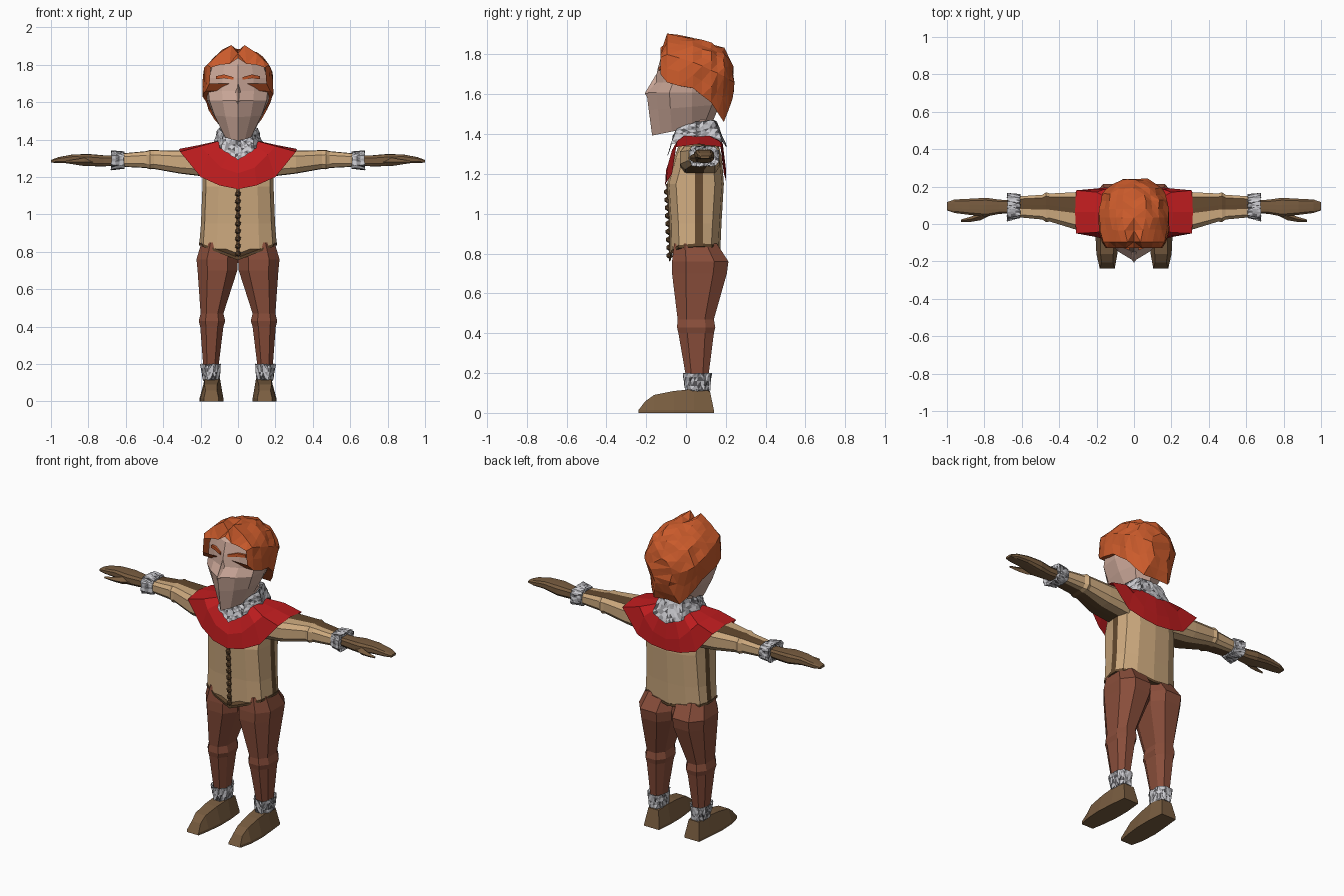
import bpy, bmesh, random
from mathutils import Vector

random.seed(4)
cube = bpy.data.objects.get("Cube")
if cube:
    bpy.data.objects.remove(cube, do_unlink=True)


def material(name, *srgb):
    rgba = [(c / 255) ** 2.2 for c in srgb] + [1]
    m = bpy.data.materials.new(name)
    m.use_nodes = True
    m.diffuse_color = rgba
    m.node_tree.nodes["Principled BSDF"].inputs["Base Color"].default_value = rgba
    return m


skin = material("skin", 202, 166, 151)
orange = material("orange_hair", 201, 91, 47)
red = material("red_cloth", 190, 34, 36)
tan = material("tan_cloth", 205, 169, 126)
rust = material("rust_trousers", 136, 79, 61)
leather = material("brown_leather", 120, 93, 66)
trim = material("dark_trim", 99, 74, 50)
fur_light = material("fur_light", 205, 205, 210)
fur_mid = material("fur_grey", 155, 154, 158)
fur_dark = material("fur_dark", 88, 87, 90)


def finish(bm, name, mats, mirror=False):
    bmesh.ops.recalc_face_normals(bm, faces=bm.faces)
    mesh = bpy.data.meshes.new(name)
    bm.to_mesh(mesh)
    bm.free()
    for m in mats:
        mesh.materials.append(m)
    obj = bpy.data.objects.new(name, mesh)
    bpy.context.collection.objects.link(obj)
    if mirror:
        obj.modifiers.new("mirror", 'MIRROR')
    return obj


def skinned(rings, caps=True, stripes=()):
    """Join closed rings of points; the striped segments take slot 1."""
    bm = bmesh.new()
    loops = [[bm.verts.new(p) for p in ring] for ring in rings]
    n = len(loops[0])
    for a, b in zip(loops, loops[1:]):
        for i in range(n):
            j = (i + 1) % n
            f = bm.faces.new((a[i], a[j], b[j], b[i]))
            f.material_index = int(i in stripes)
    if caps:
        bm.faces.new(loops[0])
        bm.faces.new(loops[-1])
    return bm


def loft(name, rings, mats, caps=True, stripes=(), mirror=False):
    return finish(skinned(rings, caps, stripes), name, mats, mirror)


def fur(name, rings, mirror=False, cuts=4):
    """Speckled band with ragged facets."""
    bm = skinned(rings, caps=False)
    bmesh.ops.subdivide_edges(bm, edges=bm.edges, cuts=cuts, use_grid_fill=True)
    bmesh.ops.triangulate(bm, faces=bm.faces)
    for v in bm.verts:
        v.co += Vector([random.uniform(-.003, .003) for _ in range(3)])
    for f in bm.faces:
        f.material_index = random.choices((0, 1, 2), (5, 3, 2))[0]
    finish(bm, name, [fur_light, fur_mid, fur_dark], mirror)


def full(half):
    """Complete a half ring, running front to back, across the middle."""
    return half + [(-x, y, z) for x, y, z in half[-2:0:-1]]


def box_ring(x0, x1, y0, y1, z, k=.25):
    a, b = (x1 - x0) * k, (y1 - y0) * k
    return [(x0 + a, y0, z), (x1 - a, y0, z), (x1, y0 + b, z), (x1, y1 - b, z),
            (x1 - a, y1, z), (x0 + a, y1, z), (x0, y1 - b, z), (x0, y0 + b, z)]


def arm_ring(x, yc, hy, zc, hz):
    half = [(.012, hz), (.75 * hy, .95 * hz), (hy, .5 * hz),
            (hy, -.5 * hz), (.75 * hy, -.95 * hz), (.02, -hz)]
    loop = half + [(-y, z) for y, z in reversed(half)]
    return [(x, yc + y, zc + z) for y, z in loop]


# Tunic with side stripes and a pointed hem
def torso_ring(z, hx, yf, yb, front=0, back=0):
    mid = .065
    half = [(0, yf), (.55 * hx, yf + .01), (.9 * hx, yf + .045), (hx, mid - .02),
            (hx, mid + .02), (.9 * hx, yb - .045), (.55 * hx, yb - .01), (0, yb)]
    return full([(x, y, z - (front if y < mid else back) * (1 - x / hx)) for x, y in half])


loft("tunic", [torso_ring(.84, .207, -.08, .172, .08, .03),
               torso_ring(.95, .198, -.083, .178),
               torso_ring(1.15, .19, -.095, .19),
               torso_ring(1.28, .19, -.06, .18),
               torso_ring(1.36, .12, -.03, .16)], [tan, trim], stripes=(3, 10))
loft("tunic_hem", [torso_ring(.835, .209, -.083, .175, .08, .03),
                   torso_ring(.85, .209, -.085, .175, .08, .03)], [trim])

# Front lacing: a thin strip and a row of beads
loft("front_strip", [[(-.01, y, z), (.01, y, z), (.01, y + .01, z), (-.01, y + .01, z)]
                     for y, z in ((-.085, .765), (-.087, .95), (-.1, 1.15))], [trim])
bm = bmesh.new()
for i in range(9):
    made = bmesh.ops.create_icosphere(bm, subdivisions=1, radius=.017)["verts"]
    bmesh.ops.translate(bm, verts=made, vec=(0, -.083 - .0015 * i, .79 + .04 * i))
finish(bm, "front_beads", [trim])

# Shoulder cape
neck = [(0, -.06, 1.31), (.05, -.055, 1.33), (.09, -.04, 1.37), (.11, -.01, 1.39), (.12, .06, 1.39),
        (.11, .12, 1.39), (.09, .16, 1.38), (.05, .18, 1.36), (0, .185, 1.35)]
mid = [(0, -.1, 1.22), (.09, -.09, 1.25), (.16, -.07, 1.32), (.2, -.045, 1.365), (.21, .065, 1.37),
       (.2, .17, 1.365), (.16, .185, 1.32), (.09, .195, 1.25), (0, .2, 1.23)]
edge = [(0, -.106, 1.135), (.1, -.1, 1.155), (.2, -.07, 1.2), (.31, -.05, 1.335), (.315, .065, 1.35),
        (.31, .18, 1.335), (.2, .19, 1.2), (.1, .2, 1.17), (0, .2, 1.16)]
loft("cape", [full(neck), full(mid), full(edge)], [red], caps=False)

# Neck and fur collar
loft("neck", [box_ring(-.08, .08, -.03, .14, z) for z in (1.3, 1.47)], [skin])
low = [(0, -.092, 1.29), (.09, -.075, 1.35), (.132, .05, 1.385), (.1, .185, 1.36), (0, .207, 1.33)]
top = [(0, -.065, 1.39), (.075, -.045, 1.43), (.105, .05, 1.46), (.08, .14, 1.47), (0, .155, 1.46)]
rim = [(x * .75, .06 + (y - .06) * .75, z - .02) for x, y, z in top]
fur("collar", [full(low), full(top), full(rim)])

# Arms, wrist cuffs and hands
loft("arms", [arm_ring(.16, .07, .1, 1.275, .075), arm_ring(.31, .07, .1, 1.28, .062),
              arm_ring(.45, .088, .075, 1.293, .05), arm_ring(.47, .09, .08, 1.293, .052),
              arm_ring(.49, .09, .066, 1.293, .045), arm_ring(.63, .092, .055, 1.29, .035)],
     [tan, trim], stripes=(0, 5, 6, 11), mirror=True)
fur("wrist_cuffs", [arm_ring(.605, .095, .045, 1.29, .03), arm_ring(.61, .095, .062, 1.29, .045),
                    arm_ring(.678, .09, .075, 1.29, .052), arm_ring(.67, .09, .04, 1.29, .03)],
    mirror=True, cuts=2)
loft("hands", [arm_ring(.65, .093, .035, 1.288, .026), arm_ring(.72, .092, .038, 1.286, .03),
               arm_ring(.79, .09, .05, 1.29, .032), arm_ring(.88, .092, .043, 1.297, .024),
               arm_ring(.96, .095, .036, 1.29, .016), arm_ring(1, .095, .022, 1.284, .007)],
     [leather], mirror=True)


def thumb_ring(x, y, r):
    return [(x, y - r, 1.28), (x, y, 1.28 + r), (x, y + r, 1.28), (x, y, 1.28 - r)]


loft("thumbs", [thumb_ring(.75, .075, .02), thumb_ring(.82, .042, .022),
                thumb_ring(.87, .026, .014), thumb_ring(.925, .018, .006)], [leather], mirror=True)

# Trousers
loft("trousers", [box_ring(0, .195, -.06, .155, .85), box_ring(0, .222, -.07, .213, .76),
                  box_ring(.004, .216, -.07, .205, .7), box_ring(.078, .2, -.042, .14, .47),
                  box_ring(.068, .21, -.045, .147, .43), box_ring(.078, .202, -.038, .14, .4),
                  box_ring(.105, .185, 0, .112, .18)], [rust], mirror=True)

# Ankle cuffs and shoes
fur("ankle_cuffs", [box_ring(.11, .18, 0, .11, .185), box_ring(.093, .2, -.015, .128, .2),
                    box_ring(.1, .187, -.003, .12, .115), box_ring(.11, .18, .01, .11, .11)],
    mirror=True, cuts=3)


def shoe_ring(y_low, y_top, xc, w_low, w_top, h):
    return [(xc - w_low, y_low, 0), (xc + w_low, y_low, 0), (xc + w_low, y_low, .015),
            (xc + w_top, y_top, h), (xc - w_top, y_top, h), (xc - w_low, y_low, .015)]


loft("shoes", [shoe_ring(.14, .12, .138, .05, .035, .11), shoe_ring(.04, .04, .138, .06, .042, .12),
               shoe_ring(-.06, -.06, .142, .064, .038, .11), shoe_ring(-.16, -.16, .145, .056, .034, .09),
               shoe_ring(-.238, -.205, .143, .04, .03, .058)], [leather], mirror=True)


# Head with a prow-shaped face
def head_ring(z, hx, yf, yb, lift=0):
    half = [(0, yf), (.5 * hx, yf * .75), (.93 * hx, yf * .42), (hx, .03),
            (.75 * hx, yb - .04), (0, yb)]
    return full([(x, y, z + lift * (y - yf)) for x, y in half])


loft("head", [head_ring(1.393, .075, -.17, .13, .2), head_ring(1.52, .135, -.187, .17, .08),
              head_ring(1.61, .165, -.198, .19), head_ring(1.66, .17, -.155, .2),
              head_ring(1.73, .167, -.142, .2), head_ring(1.8, .145, -.122, .17),
              head_ring(1.85, .09, -.06, .12)], [skin])
loft("nose", [[(-w, y + .03, z), (0, y, z), (w, y + .03, z)]
              for w, y, z in ((.008, -.15, 1.7), (.016, -.18, 1.65), (.022, -.207, 1.605),
                              (.012, -.195, 1.585))], [skin])
loft("eyebrows", [[(x, y - .012, z - h), (x, y - .012, z + h), (x, y + .01, z + h), (x, y + .01, z - h)]
                  for x, y, z, h in ((.025, -.127, 1.727, .007), (.075, -.108, 1.738, .01),
                                     (.117, -.083, 1.731, .008))], [orange], mirror=True)

# Faceted hair: arches from fringe to nape
arches = [(-.128, [(0, 1.835), (.045, 1.805), (.095, 1.8), (.145, 1.785), (.152, 1.7)]),
          (-.095, [(0, 1.86), (.035, 1.905), (.1, 1.862), (.165, 1.8), (.172, 1.66)]),
          (.035, [(0, 1.87), (.06, 1.872), (.13, 1.84), (.18, 1.76), (.185, 1.63)]),
          (.125, [(0, 1.85), (.06, 1.852), (.13, 1.81), (.175, 1.72), (.155, 1.56)]),
          (.185, [(0, 1.825), (.05, 1.815), (.11, 1.775), (.145, 1.69), (.085, 1.47)]),
          (.232, [(0, 1.74), (.035, 1.73), (.06, 1.7), (.068, 1.66), (.045, 1.58)])]
rings = []
for y, arch in arches:
    half = [(x, y, z) for x, z in arch]
    rings.append(half[::-1] + [(-x, y, z) for x, y, z in half[1:]])
bm = skinned(rings, caps=False)
bm.verts.ensure_lookup_table()
bm.faces.new(bm.verts[-len(rings[0]):])
outer = [e for e in bm.edges if e.calc_length() > .07 and min(v.co.y for v in e.verts) > -.1]
bmesh.ops.subdivide_edges(bm, edges=outer, cuts=1, use_grid_fill=True)
bmesh.ops.triangulate(bm, faces=bm.faces)
center = Vector((0, .06, 1.69))
for v in bm.verts:
    if v.co.y > -.09:
        v.co += (v.co - center).normalized() * random.uniform(-.004, .013)
finish(bm, "hair", [orange])
